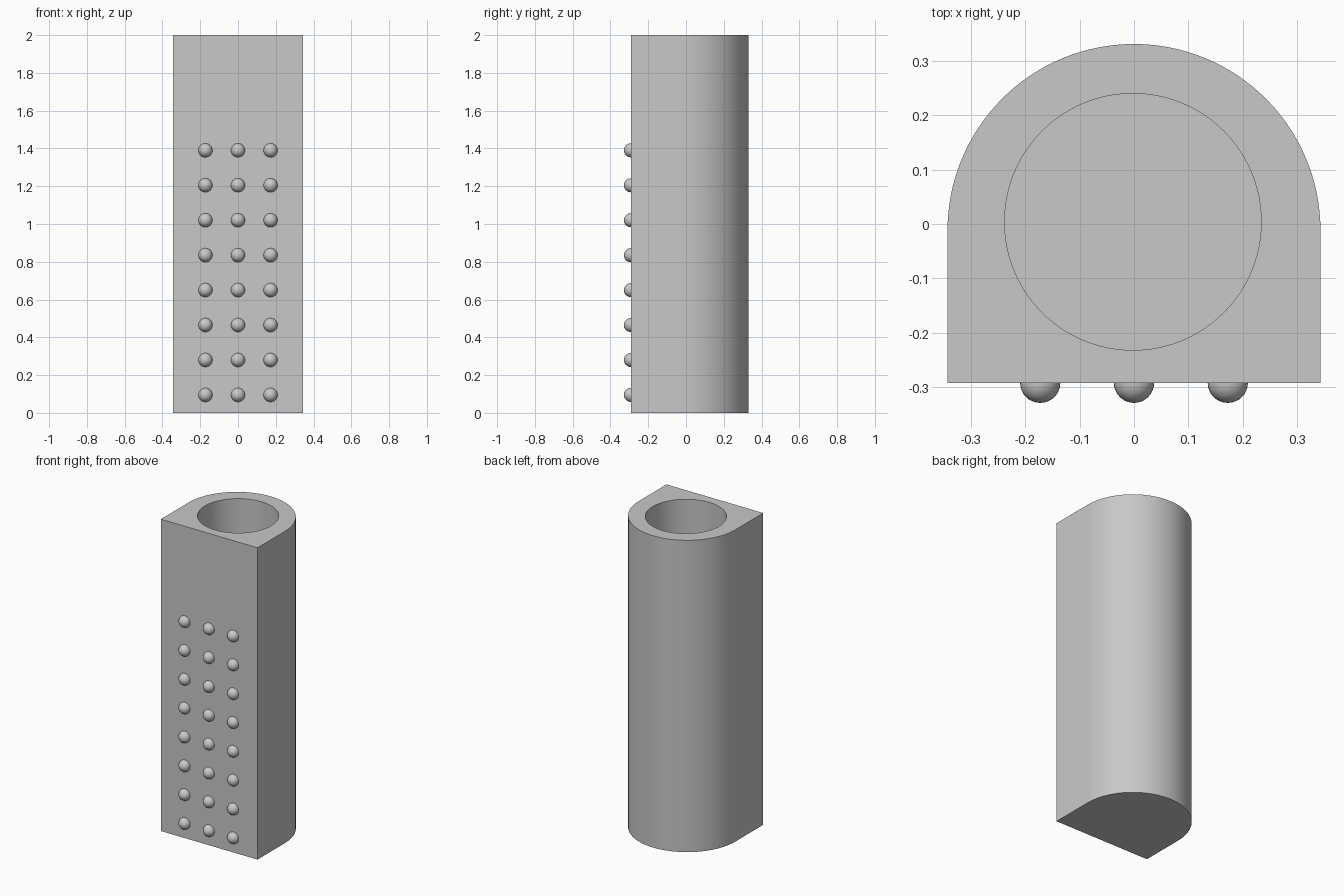
import bpy, bmesh, math

cube = bpy.data.objects.get("Cube")
if cube:
    bpy.data.objects.remove(cube, do_unlink=True)

HALF_W, FRONT_Y, ARC_Y, HEIGHT = 0.343, -0.292, -0.012, 2.0
BORE_R, FLOOR = 0.236, 0.1
BEAD_R, BEAD_STEP = 0.037, 0.185

grey = bpy.data.materials.new("plain_grey")
grey.use_nodes = True
colour = (0.58, 0.58, 0.58, 1)
grey.diffuse_color = colour
grey.node_tree.nodes["Principled BSDF"].inputs["Base Color"].default_value = colour


def add_object(name, bm):
    bmesh.ops.recalc_face_normals(bm, faces=bm.faces)
    mesh = bpy.data.meshes.new(name)
    bm.to_mesh(mesh)
    bm.free()
    mesh.materials.append(grey)
    obj = bpy.data.objects.new(name, mesh)
    bpy.context.collection.objects.link(obj)
    return obj


def prism(name, outline, z0, z1):
    bm = bmesh.new()
    face = bm.faces.new([bm.verts.new((x, y, z0)) for x, y in outline])
    ext = bmesh.ops.extrude_face_region(bm, geom=[face])
    top = [v for v in ext["geom"] if isinstance(v, bmesh.types.BMVert)]
    bmesh.ops.translate(bm, verts=top, vec=(0, 0, z1 - z0))
    return add_object(name, bm)


def arc(cx, cy, r, sweep, steps):
    return [(cx + r * math.cos(sweep * i / steps), cy + r * math.sin(sweep * i / steps))
            for i in range(steps + 1)]


def smooth(obj):
    bpy.ops.object.select_all(action="DESELECT")
    obj.select_set(True)
    bpy.context.view_layer.objects.active = obj
    bpy.ops.object.shade_smooth_by_angle(angle=math.radians(30))


# Body: flat front, straight sides, rounded back
outline = [(-HALF_W, FRONT_Y), (HALF_W, FRONT_Y)] + arc(0, ARC_Y, HALF_W, math.pi, 64)
body = prism("body", outline, 0, HEIGHT)

# Round bore, closed at the bottom
cutter = prism("bore_cutter", arc(-0.002, 0.004, BORE_R, math.tau, 96)[:-1], FLOOR, HEIGHT + 0.1)
cutter.hide_render = True
cut = body.modifiers.new("bore", "BOOLEAN")
cut.operation, cut.solver, cut.object = "DIFFERENCE", "EXACT", cutter
bpy.context.view_layer.objects.active = body
bpy.ops.object.modifier_apply(modifier=cut.name)
bpy.data.objects.remove(cutter, do_unlink=True)
smooth(body)

# Grid of round beads on the front
for row in range(8):
    for column, side in enumerate(("right", "middle", "left")):
        bm = bmesh.new()
        bmesh.ops.create_uvsphere(bm, u_segments=32, v_segments=16, radius=BEAD_R)
        bead = add_object(f"bead_{side}_{row + 1}", bm)
        bead.location = ((column - 1) * 0.1725, FRONT_Y, 0.095 + row * BEAD_STEP)
        smooth(bead)
